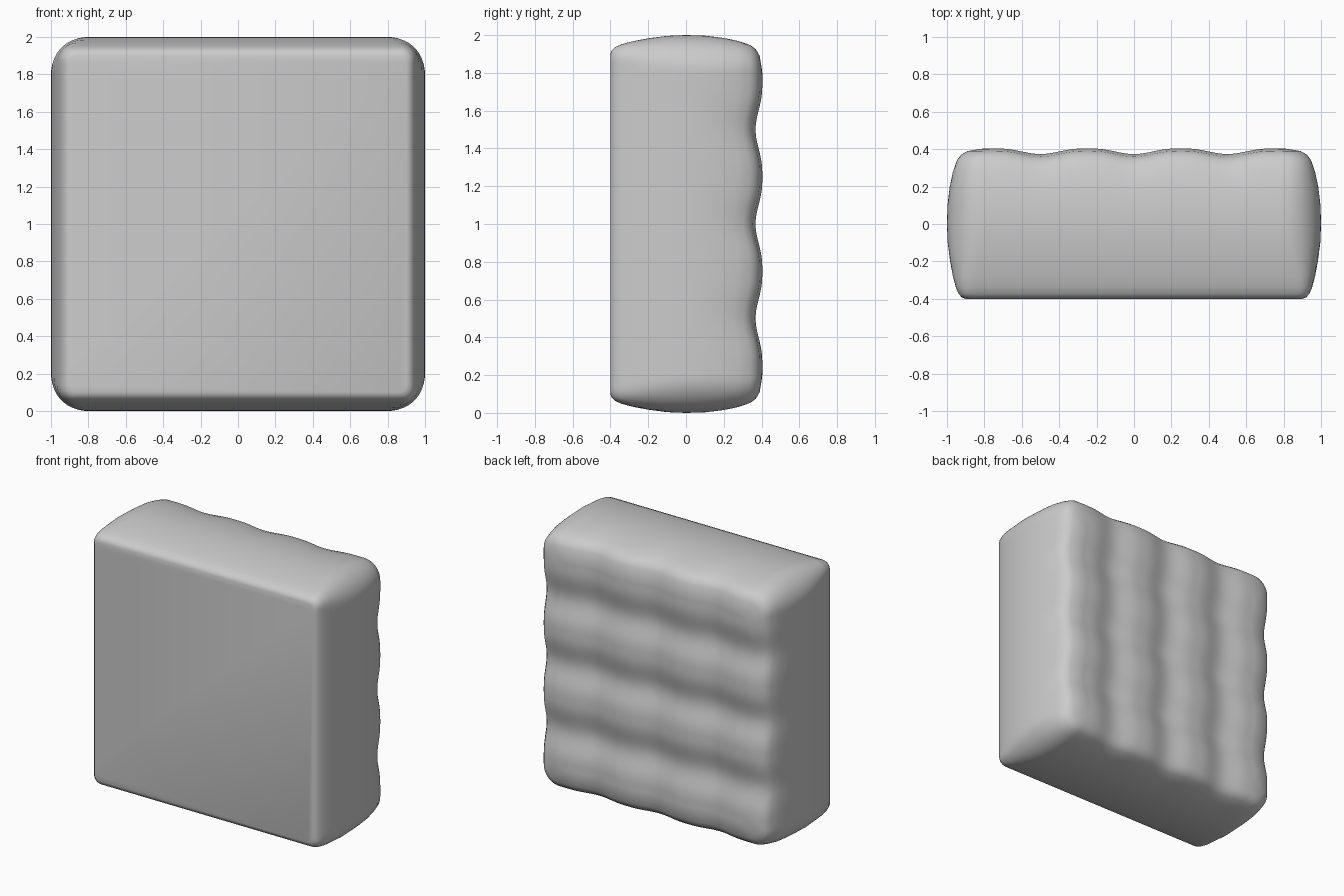
import bpy, bmesh, math

if "Cube" in bpy.data.objects:
    bpy.data.objects.remove(bpy.data.objects["Cube"])

SIDE = 96  # points along each side of a ring

# Depth profile: y position, half width, corner radius
PROFILE = [(-0.4, 0.90, 0.04), (-0.393, 0.92, 0.05), (-0.375, 0.937, 0.06),
           (-0.34, 0.952, 0.08), (-0.28, 0.968, 0.11), (-0.2, 0.983, 0.15),
           (-0.1, 0.996, 0.18), (0.0, 1.0, 0.2), (0.1, 0.997, 0.2),
           (0.2, 0.985, 0.18), (0.28, 0.968, 0.16), (0.34, 0.947, 0.13),
           (0.37, 0.925, 0.12), (0.39, 0.89, 0.1), (0.4, 0.83, 0.08)]
# Padded back: concentric rings shrinking to the middle
PROFILE += [(0.404, 0.80 - 0.02 * i, 0.08 * (1 - i / 39)) for i in range(40)]


def groove(t):
    """Quilting groove at every half unit, none along the outer rim."""
    if abs(t) > 0.75:
        return 0.0
    return ((1 + math.cos(4 * math.pi * t)) / 2) ** 1.4


def ring_point(k, y, h, r):
    side, i = divmod(k, SIDE)
    a, b = h, h * (2 * i / SIDE - 1)
    # round the corners of the square
    ca, cb = h - r, max(-(h - r), min(h - r, b))
    length = math.hypot(a - ca, b - cb)
    if length > 1e-9:
        a, b = ca + (a - ca) * r / length, cb + (b - cb) * r / length
    for _ in range(side):
        a, b = -b, a
    # press the quilting into the back
    w = max(0.0, min(1.0, (y + 0.05) / 0.42))
    w = w * w * (3 - 2 * w)
    y -= w * (0.03 * groove(a) + 0.036 * groove(b))
    return (a, y, b + 1)


# Cushion body
bm = bmesh.new()
rings = [[bm.verts.new(ring_point(k, *p)) for k in range(4 * SIDE)] for p in PROFILE]
n = 4 * SIDE
for lo, hi in zip(rings, rings[1:]):
    for k in range(n):
        bm.faces.new((lo[k], lo[(k + 1) % n], hi[(k + 1) % n], hi[k]))
bm.faces.new(rings[0])
bm.faces.new(rings[-1])
bmesh.ops.recalc_face_normals(bm, faces=bm.faces)
for f in bm.faces:
    f.smooth = True
mesh = bpy.data.meshes.new("quilted_cushion")
bm.to_mesh(mesh)
bm.free()
cushion = bpy.data.objects.new("quilted_cushion", mesh)
bpy.context.collection.objects.link(cushion)
bpy.context.view_layer.objects.active = cushion
cushion.select_set(True)
bpy.ops.object.shade_smooth_by_angle(angle=math.radians(40))
